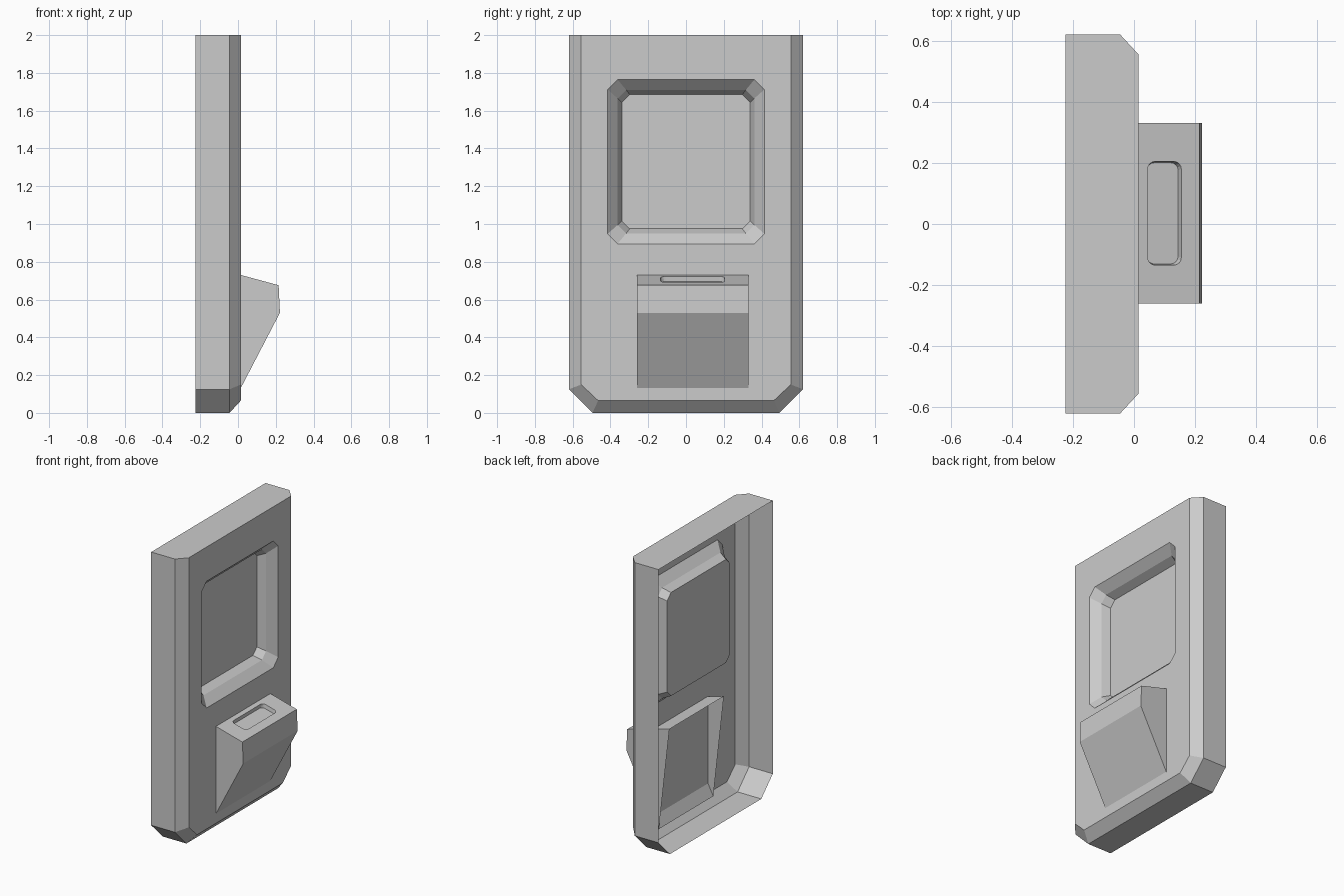
import bpy, bmesh, math
from mathutils import Vector

if "Cube" in bpy.data.objects:
    bpy.data.objects.remove(bpy.data.objects["Cube"])


def ring(bm, pts):
    return [bm.verts.new(p) for p in pts]


def bridge(bm, a, b):
    """Join two closed loops of equal length with quads."""
    n = len(a)
    for i in range(n):
        j = (i + 1) % n
        bm.faces.new((a[i], a[j], b[j], b[i]))


def fill_with_hole(bm, outer, inner, normal):
    """Fill the flat area between an outline and a hole."""
    edges = []
    for loop in (outer, inner):
        for i, v in enumerate(loop):
            w = loop[(i + 1) % len(loop)]
            edges.append(bm.edges.get((v, w)) or bm.edges.new((v, w)))
    bmesh.ops.triangle_fill(bm, edges=edges, use_beauty=True,
                            use_dissolve=False, normal=normal)


def finish(bm, name):
    bmesh.ops.recalc_face_normals(bm, faces=bm.faces[:])
    # open shells: make the largest front-facing face point towards +x
    front = max(bm.faces, key=lambda f: f.calc_area() * (f.calc_center_median().x > 0))
    if front.normal.x < 0:
        bmesh.ops.reverse_faces(bm, faces=bm.faces[:])
    me = bpy.data.meshes.new(name)
    bm.to_mesh(me)
    bm.free()
    ob = bpy.data.objects.new(name, me)
    bpy.context.collection.objects.link(ob)
    return ob


def outline(x, w, side_z, foot_w, bottom):
    """Panel outline with clipped lower corners."""
    half = [(w, 2.0), (w, side_z), (foot_w, bottom)]
    return ([(x, y, z) for y, z in half]
            + [(x, -y, z) for y, z in reversed(half)])


def octagon(x, hy, z0, z1, c):
    half = [(hy - c, z1), (hy, z1 - c), (hy, z0 + c), (hy - c, z0)]
    return ([(x, y, z) for y, z in half]
            + [(x, -y, z) for y, z in reversed(half)])


# Panel shell, open at the back, with stepped window recess
FRONT = 0.015
bm = bmesh.new()
back = ring(bm, outline(-0.225, 0.62, 0.125, 0.495, 0.0))
edge = ring(bm, outline(-0.045, 0.62, 0.125, 0.495, 0.0))
face = ring(bm, outline(FRONT, 0.555, 0.15, 0.465, 0.065))
bridge(bm, back, edge)
bridge(bm, edge, face)
rim = ring(bm, octagon(FRONT, 0.415, 0.895, 1.765, 0.053))
step = ring(bm, octagon(-0.04, 0.362, 0.95, 1.71, 0.045))
floor = ring(bm, octagon(-0.095, 0.34, 0.975, 1.685, 0.042))
bridge(bm, rim, step)
bridge(bm, step, floor)
bm.faces.new(floor)
fill_with_hole(bm, face, rim, Vector((1, 0, 0)))
finish(bm, "panel_shell")

# Wedge-shaped tray, pushed through the panel and open at the back
Y0, Y1 = -0.26, 0.33
SLOPE = -0.27
top_z = lambda x: 0.73 + (x - FRONT) * SLOPE
profile = [(-0.105, top_z(-0.105)), (0.215, top_z(0.215)), (0.222, 0.53), (-0.025, 0.055)]
bm = bmesh.new()
a = ring(bm, [(x, Y0, z) for x, z in profile])
b = ring(bm, [(x, Y1, z) for x, z in profile])
bm.faces.new(a)
bm.faces.new(b)
for i in (1, 2):
    bm.faces.new((a[i], a[i + 1], b[i + 1], b[i]))


# Rounded slot sunk into the tray top
def slot(inset, depth):
    x0, x1, y0, y1, r = 0.045 + inset, 0.155 - inset, -0.135 + inset, 0.205 - inset, 0.025
    pts = []
    for k, (cx, cy) in enumerate([(x1 - r, y1 - r), (x0 + r, y1 - r),
                                  (x0 + r, y0 + r), (x1 - r, y0 + r)]):
        for s in range(5):
            t = (k + s / 4) * math.pi / 2
            x, y = cx + r * math.cos(t), cy + r * math.sin(t)
            pts.append((x + SLOPE * depth, y, top_z(x) - depth))
    return pts


lip = ring(bm, slot(0, 0))
base = ring(bm, slot(0.004, 0.025))
bridge(bm, lip, base)
bm.faces.new(base)
fill_with_hole(bm, [a[0], a[1], b[1], b[0]], lip, Vector((-SLOPE, 0, 1)).normalized())
finish(bm, "return_tray")
